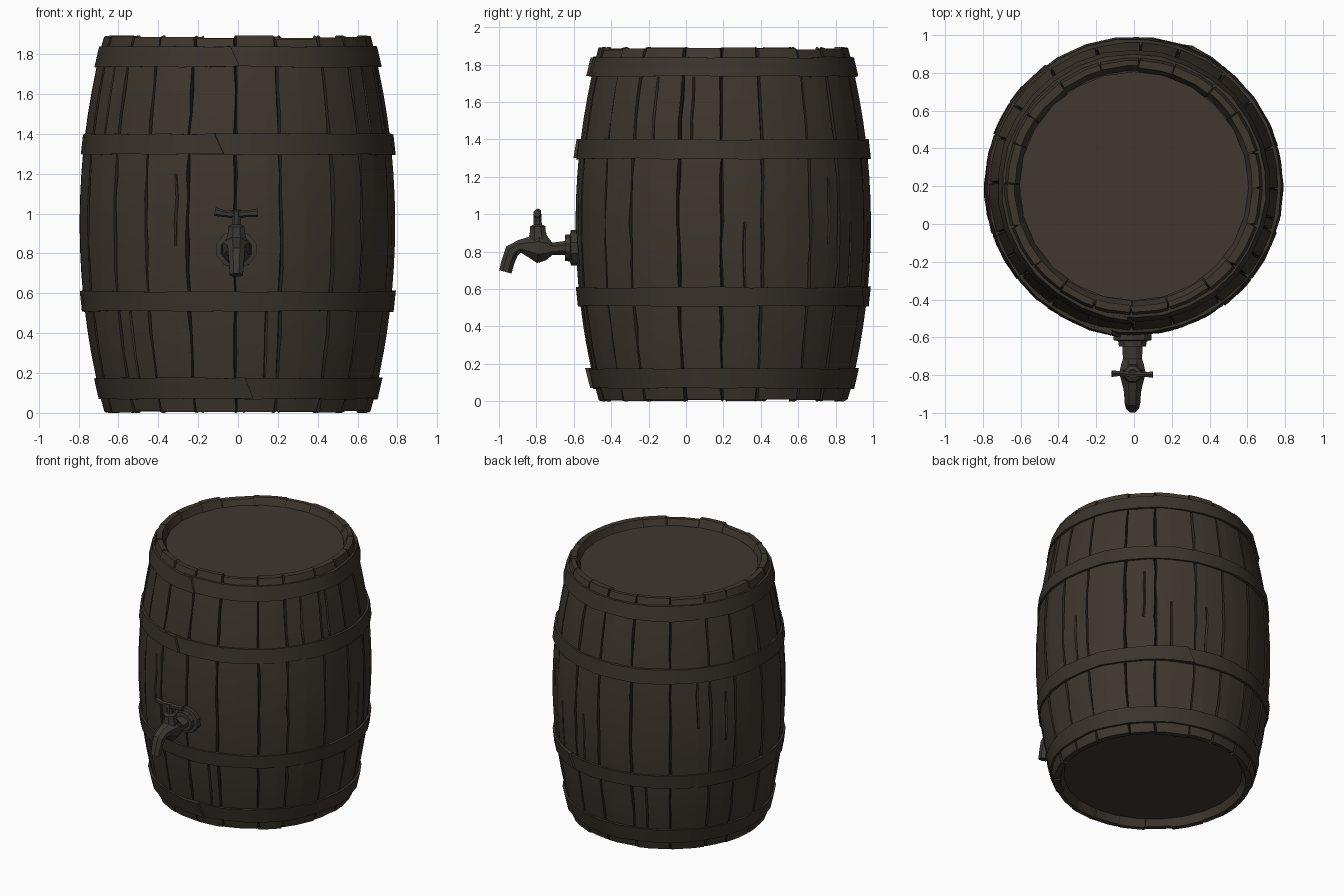
import bpy, bmesh, math, random
from mathutils import Vector

if "Cube" in bpy.data.objects:
    bpy.data.objects.remove(bpy.data.objects["Cube"])

random.seed(7)
CY = 0.2          # barrel axis lies behind the tap
TOP = 1.893


def material(name, rgb):
    m = bpy.data.materials.new(name)
    m.diffuse_color = (*rgb, 1)
    m.use_nodes = True
    m.node_tree.nodes["Principled BSDF"].inputs["Base Color"].default_value = m.diffuse_color
    return m


WOOD = material("dark wood", (0.047, 0.037, 0.027))
GAP = material("gap shadow wood", (0.022, 0.018, 0.013))
HOOP = material("hoop brown", (0.042, 0.034, 0.025))
LID = material("lid wood", (0.050, 0.038, 0.031))
METAL = material("tap metal", (0.045, 0.039, 0.032))


def rnd(a):
    return random.uniform(-a, a)


def radius(z):
    return 0.792 - 0.138 * abs(z - 0.95) ** 2


def finish(name, bm, mats, angle=None):
    bmesh.ops.recalc_face_normals(bm, faces=bm.faces[:])
    me = bpy.data.meshes.new(name)
    bm.to_mesh(me)
    bm.free()
    for m in mats:
        me.materials.append(m)
    ob = bpy.data.objects.new(name, me)
    bpy.context.collection.objects.link(ob)
    if angle:
        bpy.ops.object.select_all(action='DESELECT')
        ob.select_set(True)
        bpy.context.view_layer.objects.active = ob
        bpy.ops.object.shade_smooth_by_angle(angle=math.radians(angle))
    return ob


def skin(bm, columns, wrap_cols, wrap_rows, mat_of=lambda c, r: 0):
    """Join columns of points with quads and cap the open ends."""
    v = [[bm.verts.new(p) for p in col] for col in columns]
    n, m = len(v), len(v[0])
    for c in range(n if wrap_cols else n - 1):
        for r in range(m if wrap_rows else m - 1):
            d, s = v[(c + 1) % n], (r + 1) % m
            f = bm.faces.new((v[c][r], d[r], d[s], v[c][s]))
            f.material_index = mat_of(c, r)
    if wrap_rows:
        bm.faces.new(v[0])
        bm.faces.new(v[-1])
    else:
        bm.faces.new([col[0] for col in v])
        bm.faces.new([col[-1] for col in v])


def polar(a, r, z):
    return Vector((r * math.sin(a), CY - r * math.cos(a), z))


# Staves: one lathed body with a sunken gap between boards and short cracks
STAVES = 20
LEVELS = [0.0, 0.07, 0.17, 0.3, 0.4, 0.51, 0.61, 0.72, 0.84, 0.96, 1.08, 1.2,
          1.3, 1.4, 1.5, 1.62, 1.735, 1.84, TOP]
step = math.tau / STAVES
edges = [i * step + rnd(0.05) for i in range(STAVES)]
edges.append(edges[0] + math.tau)
joints = [[(rnd(0.006), random.uniform(0.005, 0.014)) for z in LEVELS] for i in range(STAVES)]
joints.append(joints[0])
columns = []
for i in range(STAVES):
    bulge, foot, head = rnd(0.005), random.uniform(0, 0.014), random.uniform(0, 0.016)
    lip = rnd(0.007)
    wander = rnd(0.25)
    start = random.choice([3, 7, 9, 10, 14])
    cracked = range(start, start + 2) if random.random() < 0.7 else ()
    for k in range(6):
        pts = []
        for j, z in enumerate(LEVELS):
            (o0, w0), (o1, w1) = joints[i][j], joints[i + 1][j]
            a0, a1 = edges[i] + o0 + w0, edges[i + 1] + o1 - w1
            mid = a0 + (a1 - a0) * (0.5 + wander)
            a = (a0, mid - 0.009, mid, mid + 0.009, a1, a1 + w1)[k]
            r = radius(z) + bulge
            if k == 5:
                r = radius(z) - 0.022
            if k == 2 and j in cracked:
                r -= 0.018
            zz = z + (foot if j == 0 and k < 5 else 0) - (head if z == TOP and k < 5 else 0)
            pts.append(polar(a, r, zz))
        am = a
        zb, zt = pts[0].z, pts[-1].z
        inner_low = [polar(am, 0.605 + lip, 0.07), polar(am, 0.632 + lip, zb)]
        inner_top = [polar(am, 0.632 + lip, zt), polar(am, 0.605 + lip, 1.825)]
        columns.append(inner_low + pts + inner_top)
bm = bmesh.new()
skin(bm, columns, True, False, lambda c, r: 1 if c % 6 >= 4 and 2 <= r < len(LEVELS) + 1 else 0)
finish("barrel_staves", bm, [WOOD, GAP], 28)

# Recessed round lids at both ends
for name, z in (("top_lid", 1.825), ("bottom_lid", 0.07)):
    bm = bmesh.new()
    bmesh.ops.create_cone(bm, cap_ends=True, segments=24, radius1=0.607, radius2=0.607, depth=0.03)
    bmesh.ops.translate(bm, vec=(0, CY, z), verts=bm.verts[:])
    finish(name, bm, [LID])


# Hoops: irregular bands whose end laps over the start
def hoop(name, z0, z1, seam):
    n, cols = 30, []
    for i in range(n + 2):
        a = seam + i * math.tau / n
        lap = 0.012 * max(0, i - n + 1) / 2
        r = 0.016 + lap + rnd(0.003)
        lo, hi = z0 + rnd(0.004), z1 + rnd(0.004)
        slant = 0.06 if i == n + 1 else 0
        rl, rh = radius(lo), radius(hi)
        cols.append([polar(a, rl - 0.03, lo), polar(a, rl + r, lo),
                     polar(a - slant, rh + r, hi), polar(a - slant, rh - 0.03, hi)])
    bm = bmesh.new()
    skin(bm, cols, False, True)
    finish(name, bm, [HOOP], 28)


hoop("bottom_hoop", 0.07, 0.175, -0.1)
hoop("lower_hoop", 0.51, 0.61, 2.6)
hoop("upper_hoop", 1.297, 1.4, -0.3)
hoop("top_hoop", 1.737, 1.84, -0.2)


# Tap: tubes swept along paths of (x, y, z, radius along side, radius across)
def tube(name, path, side, sides=8, mats=(METAL,)):
    side = Vector(side)
    P = [Vector(p[:3]) for p in path]
    rings = []
    for i, p in enumerate(path):
        t = (P[min(i + 1, len(P) - 1)] - P[max(i - 1, 0)]).normalized()
        nrm = t.cross(side).normalized()
        rings.append([P[i] + side * p[3] * math.cos(q) + nrm * p[4] * math.sin(q)
                      for q in ((k + 0.5) * math.tau / sides for k in range(sides))])
    bm = bmesh.new()
    skin(bm, rings, False, True)
    return finish(name, bm, list(mats), 25)


X = -0.008
tube("tap_flange", [(X, -0.57, 0.82, 0.105, 0.095), (X, -0.615, 0.82, 0.105, 0.095),
                    (X, -0.62, 0.82, 0.08, 0.072), (X, -0.648, 0.82, 0.075, 0.07)], (1, 0, 0), 10)
tube("tap_body", [(X, -0.63, 0.82, 0.058, 0.042), (X, -0.715, 0.815, 0.055, 0.036),
                  (X, -0.745, 0.818, 0.065, 0.07), (X, -0.79, 0.82, 0.075, 0.088),
                  (X, -0.835, 0.825, 0.062, 0.062), (X, -0.89, 0.828, 0.048, 0.037),
                  (X, -0.93, 0.805, 0.046, 0.042), (X, -0.952, 0.745, 0.04, 0.038),
                  (X, -0.966, 0.692, 0.036, 0.037)], (1, 0, 0))
tube("tap_stem", [(X, -0.79, 0.85, 0.06, 0.06), (X, -0.792, 0.91, 0.045, 0.045),
                  (X, -0.793, 0.935, 0.045, 0.045), (X, -0.793, 0.945, 0.024, 0.024),
                  (X, -0.795, 1.015, 0.024, 0.022)], (1, 0, 0))
tube("tap_handle", [(-0.116, -0.792, 1.01, 0.02, 0.022), (-0.06, -0.792, 0.998, 0.012, 0.016),
                    (X, -0.795, 0.998, 0.022, 0.024), (0.05, -0.797, 1.0, 0.012, 0.016),
                    (0.1, -0.797, 1.004, 0.02, 0.022)], (0, 1, 0), 6)
